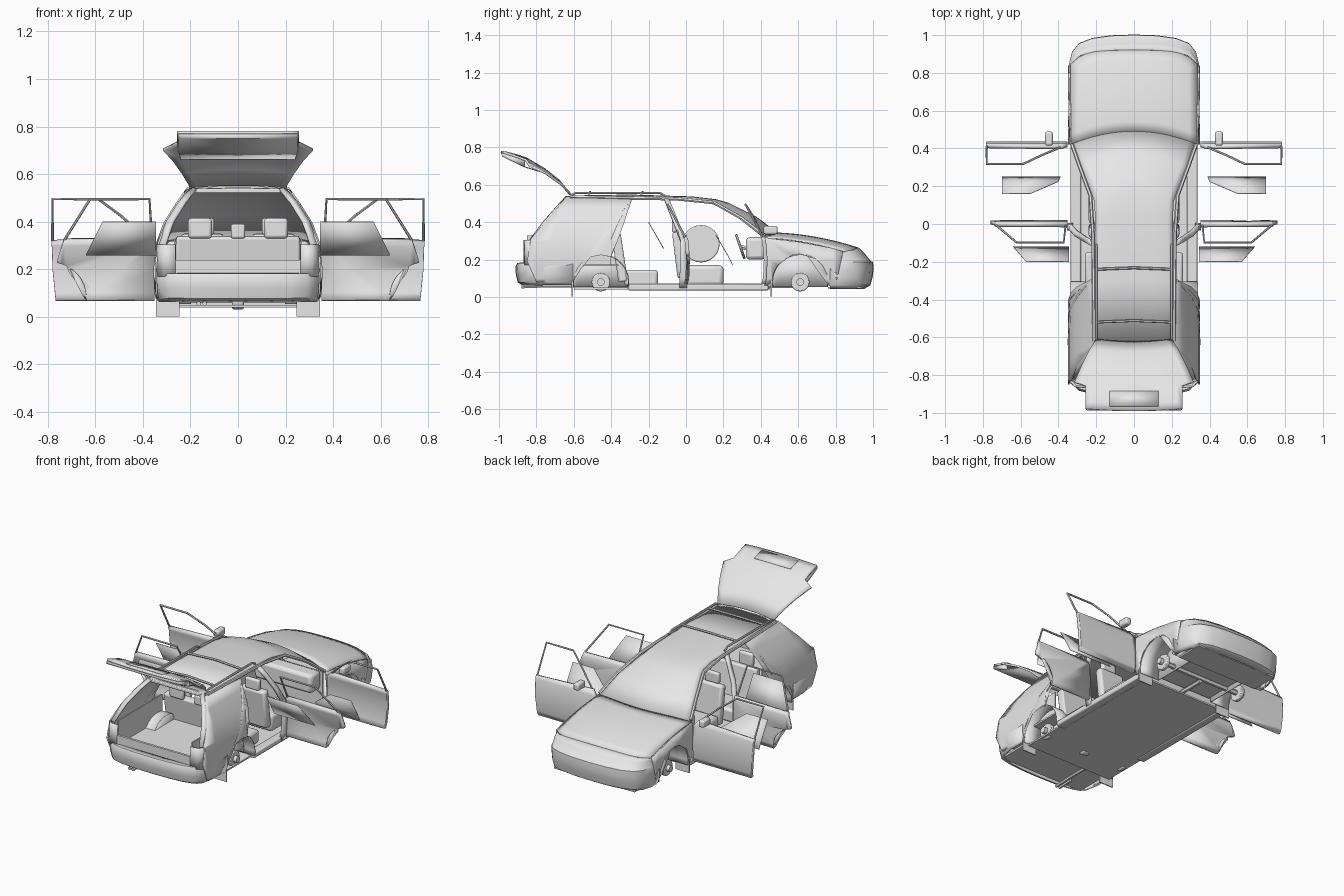
import bpy, bmesh, math
from mathutils import Vector, Matrix

old = bpy.data.objects.get("Cube")
if old:
    bpy.data.objects.remove(old, do_unlink=True)

grey = bpy.data.materials.new("plain grey")
grey.use_nodes = True
grey.diffuse_color = (0.8, 0.8, 0.8, 1)
grey.node_tree.nodes["Principled BSDF"].inputs["Base Color"].default_value = (0.8, 0.8, 0.8, 1)

SKIN = [(0, .32), (.04, .325), (.1, .342), (.2, .346), (.3, .338), (.39, .305), (.47, .255), (.535, .21), (.6, .19)]


def skin(z):
    """Half width of the body side at height z."""
    for (z0, w0), (z1, w1) in zip(SKIN, SKIN[1:]):
        if z <= z1:
            return w0 + (w1 - w0) * (z - z0) / (z1 - z0)
    return SKIN[-1][1]


def add(name, mesh, mirror=False, thick=0, bevel=0):
    ob = bpy.data.objects.new(name, mesh)
    bpy.context.scene.collection.objects.link(ob)
    mesh.materials.clear()
    mesh.materials.append(grey)
    if mirror:
        m = ob.modifiers.new("mirror", 'MIRROR')
        m.use_clip = True
        m.merge_threshold = .0005
    if thick:
        s = ob.modifiers.new("thickness", 'SOLIDIFY')
        s.thickness = thick
        s.offset = 0
    if bevel:
        b = ob.modifiers.new("bevel", 'BEVEL')
        b.width = bevel
        b.segments = 2
    return ob


def finish(name, bm, **kw):
    bmesh.ops.recalc_face_normals(bm, faces=bm.faces)
    me = bpy.data.meshes.new(name)
    bm.to_mesh(me)
    bm.free()
    return add(name, me, **kw)


def grid(name, rows, mirror=True, thick=.006):
    bm = bmesh.new()
    vs = [[bm.verts.new(p) for p in r] for r in rows]
    for a, b in zip(vs, vs[1:]):
        for i in range(len(a) - 1):
            bm.faces.new((a[i], a[i + 1], b[i + 1], b[i]))
    return finish(name, bm, mirror=mirror, thick=thick)


def panel(name, outline, place, thick=.008):
    """Flat outline (s, z), cut at each skin height and bent by place()."""
    bm = bmesh.new()
    f = bm.faces.new([bm.verts.new((0, s, z)) for s, z in outline])
    bmesh.ops.triangulate(bm, faces=[f])
    for z, _ in SKIN:
        bmesh.ops.bisect_plane(bm, geom=bm.verts[:] + bm.edges[:] + bm.faces[:],
                               plane_co=(0, 0, z), plane_no=(0, 0, 1))
    for v in bm.verts:
        v.co = place(v.co.y, v.co.z)
    return finish(name, bm, mirror=True, thick=thick)


def box(name, x, y, z, mirror=False, bevel=0, tilt=0):
    bm = bmesh.new()
    bmesh.ops.create_cube(bm, size=1)
    mid = Vector([(a + b) / 2 for a, b in (x, y, z)])
    size = [b - a for a, b in (x, y, z)]
    bm.transform(Matrix.Translation(mid) @ Matrix.Rotation(tilt, 4, 'X') @ Matrix.Diagonal((*size, 1)))
    return finish(name, bm, mirror=mirror, bevel=bevel)


def disc(name, x, y, z, r, depth, mirror=True, bevel=0):
    bm = bmesh.new()
    bmesh.ops.create_cone(bm, cap_ends=True, segments=24, radius1=r, radius2=r, depth=depth)
    bm.transform(Matrix.Translation((x, y, z)) @ Matrix.Rotation(math.pi / 2, 4, 'Y'))
    return finish(name, bm, mirror=mirror, bevel=bevel)


def tube(name, pts, r, mirror=False, cyclic=False):
    cu = bpy.data.curves.new(name, 'CURVE')
    cu.dimensions = '3D'
    cu.bevel_depth = r
    cu.bevel_resolution = 1
    cu.use_fill_caps = True
    sp = cu.splines.new('POLY')
    sp.points.add(len(pts) - 1)
    sp.use_cyclic_u = cyclic
    for p, co in zip(sp.points, pts):
        p.co = (*co, 1)
    tmp = bpy.data.objects.new(name, cu)
    me = bpy.data.meshes.new_from_object(tmp)
    bpy.data.objects.remove(tmp)
    return add(name, me, mirror=mirror)


def arc(cy, cz, r, a0, a1, n=10):
    return [(cy + r * math.cos(math.radians(a0 + (a1 - a0) * i / n)),
             cz + r * math.sin(math.radians(a0 + (a1 - a0) * i / n))) for i in range(n + 1)]


def body_side(y, z):
    return Vector((skin(z), y, z))


REAR, FRONT, HUB = -.455, .61, .08
U = [i / 8 for i in range(9)]

# Body sides
panel("rear_quarter", [(-.64, .535), (-.29, .52), (-.36, .4), (-.4, .31)] + arc(REAR, HUB, .145, 68, 180)
      + [(-.62, .07), (-.8, .08), (-.85, .19), (-.83, .31)], body_side)
panel("front_fender", [(.42, .05), (.42, .315), (.6, .295), (.78, .262), (.84, .243), (.8, .06), (.765, .06)]
      + arc(FRONT, HUB, .15, 0, 180), body_side)
panel("centre_pillar", [(-.035, .05), (.005, .05), (0, .3), (-.09, .52), (-.115, .52), (-.03, .3)], body_side, .02)
box("sill", (.28, .335), (-.31, .44), (.035, .07), mirror=True, bevel=.008)
tube("door_frame_rail", [body_side(*p) for p in ((.42, .325), (.3, .42), (.15, .505), (-.05, .525), (-.62, .535))],
     .01, mirror=True)

# Bonnet, windscreen and roof
cowl = [(.333 * u, .49 - .07 * u * u, .342 - .027 * u ** 3) for u in U]
lip = [(.335 * u, .92 - .015 * u * u - .06 * u ** 6, .262 - .02 * u ** 3) for u in U]
bonnet = []
for t in (i / 8 for i in range(9)):
    bonnet.append([(a[0] + (b[0] - a[0]) * t, a[1] + (b[1] - a[1]) * t,
                    a[2] + (b[2] - a[2]) * t + .06 * t * (1 - t)) for a, b in zip(cowl, lip)])
grid("bonnet", bonnet)
shell = [cowl]
for y, z, w, bow in ((.33, .43, .285, .04), (.2, .5, .228, .03), (.14, .52, .21, .02), (.03, .535, .205, 0),
                     (-.3, .545, .207, 0), (-.62, .54, .205, 0)):
    shell.append([(w * u, y + bow * (1 - 2 * u * u), z - .012 * u ** 4) for u in U])
grid("windscreen_and_roof", shell)
tube("roof_rail", [(.2, -.11, .54), (.2, -.14, .557), (.2, -.59, .557), (.2, -.62, .54)], .007, mirror=True)
for name, y in (("front_crossbar", -.24), ("rear_crossbar", -.52)):
    tube(name, [(-.2, y, .553), (0, y + .008, .56), (.2, y, .553)], .007)

# Nose and bumpers, stacked outlines
nose = [(0, 1), (.12, .996), (.22, .982), (.29, .955), (.325, .91), (.343, .84), (.345, .77)]
rows = [[(x * g, .77 + (y - .77) * f, z) for x, y in nose]
        for z, f, g in ((.045, .78, .94), (.065, .93, .98), (.11, .98, 1), (.15, 1, 1), (.185, .99, 1),
                        (.19, .94, .99), (.23, .8, .985))]
rows.append([(x * .98, .77 + (y - .77) * .66, .262 - .02 * (x / .345) ** 3) for x, y in nose])
grid("nose_and_front_bumper", rows)
tail = [(0, -.91), (.12, -.907), (.22, -.898), (.29, -.88), (.33, -.84), (.347, -.75), (.348, -.605)]
grid("rear_bumper", [[(x * g, -.6 + (y + .6) * f, z) for x, y in tail]
                     for z, f, g in ((.065, .88, .95), (.08, .96, .98), (.12, .99, 1), (.16, 1, 1),
                                     (.18, .97, .99), (.182, .85, .9))])
grid("rear_lamp", [[(.262, -.862, z), (.31, -.858, z), (skin(z), -.83, z)] for z in (.17, .24, .305)], thick=.012)
grid("rear_pillar", [[(w - .03, y, z), (w, y + .01, z)] for w, y, z in
                     ((.335, -.835, .3), (.3, -.76, .4), (.25, -.69, .48), (.205, -.64, .535))], thick=.012)
box("rear_panel", (-.27, .27), (-.865, -.85), (.1, .24))
box("rear_roof_edge", (-.2, .2), (-.64, -.61), (.52, .54), bevel=.005)

# Tailgate raised on its hinge
grid("tailgate", [[(w * u, y + .012 * u * u, z - d * u * u) for u in U] for y, z, w, d in
                  ((-.625, .555, .2, .01), (-.68, .622, .235, .018), (-.76, .685, .275, .025), (-.85, .738, .315, .035),
                   (-.868, .745, .256, .012), (-.95, .768, .256, .006), (-.99, .775, .256, 0))], thick=.012)
grid("tailgate_inner", [[(0, y, z), (w, y, z)] for y, z, w in
                        ((-.76, .665, .24), (-.86, .695, .25), (-.98, .752, .25), (-.985, .77, .25))])
grid("tailgate_side_wall", [[(.252, y, a), (.252, y, b)] for y, a, b in
                            ((-.86, .695, .735), (-.985, .752, .77))])
grid("number_plate_recess", [[(0, y, z), (.13, y, z)] for y, z in ((-.885, .756), (-.965, .778))], thick=.004)


# Doors swung fully open
def swung(hinge):
    return lambda s, z: Vector((.352 + s, hinge + skin(z) - .345, z))


front_at, rear_at = swung(.425), swung(.01)
panel("front_door", [(0, .07), (.415, .07), (.428, .2), (.432, .32), (.03, .335), (0, .3)], front_at, .02)
tube("front_door_window_frame", [front_at(*p) for p in ((.428, .32), (.428, .495), (.235, .495), (.14, .425), (.04, .335))],
     .006, mirror=True)
panel("rear_door", [(0, .07), (.285, .07)] + arc(.435, HUB, .15, 180, 100) + [(.405, .25), (.38, .325), (0, .33)],
      rear_at, .02)
tube("rear_door_window_frame", [rear_at(*p) for p in ((.38, .32), (.27, .495), (.02, .495), (.01, .32))],
     .006, mirror=True)
box("door_mirror", (.43, .47), (.415, .49), (.335, .38), mirror=True, bevel=.01)
grid("front_door_glass", [[(.55, .16, .33), (.7, .16, .33)], [(.4, .225, .22), (.7, .225, .22)],
                          [(.39, .25, .17), (.7, .25, .17)]], thick=.004)
grid("rear_door_glass", [[(.345, -.2, .4), (.57, -.2, .4)], [(.345, -.12, .26), (.64, -.12, .26)]], thick=.004)

# Floor and bulkheads
box("floor_pan", (-.31, .31), (-.6, .45), (.04, .05))
box("boot_floor", (-.29, .29), (-.86, -.36), (.165, .175))
box("rear_underside", (-.3, .3), (-.85, -.6), (.068, .08))
box("front_undertray", (-.29, .29), (.76, .94), (.045, .055))
box("engine_floor", (-.2, .2), (.45, .76), (.085, .095))
box("bulkhead", (-.31, .31), (.425, .435), (.045, .31))
box("boot_side_wall", (.262, .27), (-.85, -.4), (.17, .33), mirror=True)

# Wheel housings, hubs, flaps and running gear
for name, y in (("rear", REAR), ("front", FRONT)):
    ring = arc(y, HUB, .148, -10, 190, 16)
    grid(name + "_wheel_housing", [[(x, a, b) for a, b in ring] for x in (.2, .338)])
    grid(name + "_housing_wall", [[(.2, a, b) for a, b in ring], [(.2, a, .055) for a, b in ring]])
    disc(name + "_hub", .285, y, HUB, .05, .025, bevel=.005)
    disc(name + "_hub_cap", .305, y, HUB, .02, .03)
    tube(name + "_axle", [(-.28, y, HUB), (.28, y, HUB)], .016)
    box(name + "_mud_flap", (.245, .345), (y - .157, y - .15), (.002, .09), mirror=True)
tube("drive_shaft", [(0, REAR, .06), (0, FRONT, .06)], .014)
disc("rear_differential", 0, REAR, .065, .035, .05, mirror=False, bevel=.01)
tube("exhaust", [(-.14, -.6, .06), (-.14, -.75, .06), (-.14, -.88, .055)], .01)
tube("exhaust_tip", [(-.165, -.78, .06), (-.165, -.88, .055)], .01)

# Seats and cabin
box("rear_seat_back", (-.26, .26), (-.38, -.33), (.08, .34), bevel=.01, tilt=.15)
box("rear_seat_cushion", (-.26, .26), (-.33, -.15), (.06, .145), bevel=.015)
box("rear_headrest", (.11, .21), (-.41, -.38), (.33, .415), mirror=True, bevel=.012)
box("centre_headrest", (-.03, .03), (-.41, -.38), (.33, .39), bevel=.008)
box("front_seat_cushion", (.06, .24), (0, .2), (.06, .17), mirror=True, bevel=.02)
box("front_seat_back", (.06, .24), (-.06, -.01), (.1, .35), mirror=True, bevel=.015, tilt=.12)
box("front_headrest", (.1, .2), (-.075, -.045), (.345, .415), mirror=True, bevel=.01)
disc("round_cabin_panel", 0, .08, .285, .1, .02, mirror=False, bevel=.006)
box("dashboard", (-.3, .3), (.32, .425), (.2, .32), bevel=.02)
wheel = [(-.15 + a, .29 - b * .35, .27 + b) for a, b in arc(0, 0, .06, 0, 345, 23)]
tube("steering_wheel", wheel, .007, cyclic=True)
tube("steering_column", [(-.15, .29, .27), (-.15, .36, .25)], .012)

# Smooth shading with sharp creases
bpy.ops.object.select_all(action='DESELECT')
for ob in bpy.context.scene.objects:
    if ob.type == 'MESH':
        ob.select_set(True)
        bpy.context.view_layer.objects.active = ob
bpy.ops.object.shade_smooth_by_angle(angle=math.radians(35))
